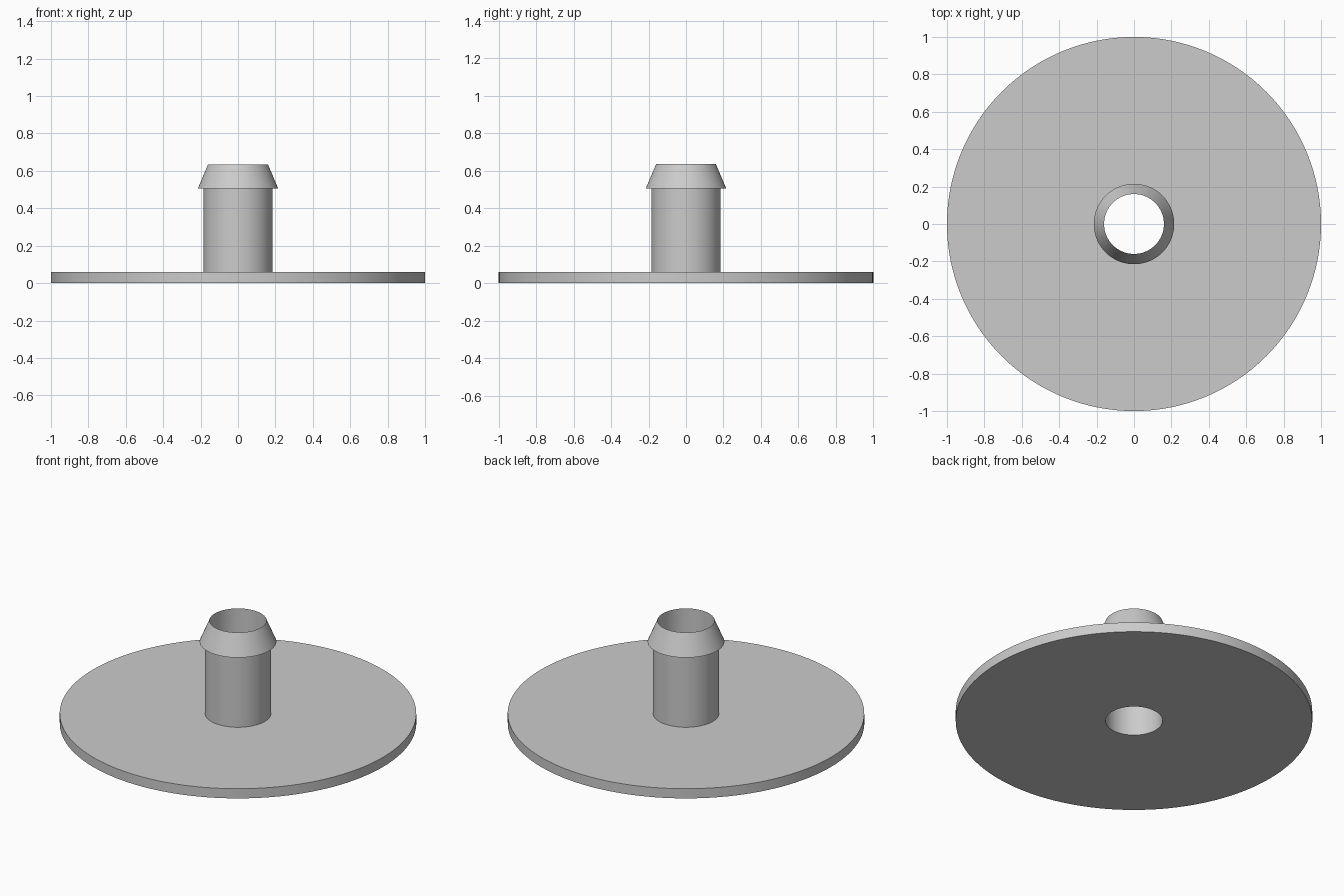
import bpy
import bmesh
import math

SEGMENTS = 128
BORE, DISC, STEM, BARB = 0.16, 1.0, 0.185, 0.215   # radii
DISC_TOP, BARB_BASE, TOP = 0.06, 0.505, 0.635      # heights

cube = bpy.data.objects.get("Cube")
if cube:
    bpy.data.objects.remove(cube, do_unlink=True)

# Plain grey plastic
grey = bpy.data.materials.new("light grey")
grey.use_nodes = True
colour = (0.6, 0.6, 0.6, 1)
grey.diffuse_color = colour
grey.node_tree.nodes["Principled BSDF"].inputs["Base Color"].default_value = colour


def lathe(name, profile, material):
    """Revolve a closed (radius, height) profile around the z axis."""
    bm = bmesh.new()
    rings = []
    for i in range(SEGMENTS):
        a = math.tau * i / SEGMENTS
        rings.append([bm.verts.new((r * math.cos(a), r * math.sin(a), z))
                      for r, z in profile])
    for i, ring in enumerate(rings):
        after = rings[(i + 1) % SEGMENTS]
        for j in range(len(profile)):
            k = (j + 1) % len(profile)
            bm.faces.new((ring[j], after[j], after[k], ring[k]))
    bmesh.ops.recalc_face_normals(bm, faces=bm.faces)
    mesh = bpy.data.meshes.new(name)
    bm.to_mesh(mesh)
    bm.free()
    mesh.materials.append(material)
    obj = bpy.data.objects.new(name, mesh)
    bpy.context.collection.objects.link(obj)
    bpy.ops.object.select_all(action="DESELECT")
    obj.select_set(True)
    bpy.context.view_layer.objects.active = obj
    bpy.ops.object.shade_smooth_by_angle(angle=math.radians(20))
    return obj


# One solid: round flange, hollow stem and tapered barb with a knife-edge rim
lathe("flanged_barb_plug", [
    (BORE, 0), (DISC, 0), (DISC, DISC_TOP), (STEM, DISC_TOP),
    (STEM, BARB_BASE), (BARB, BARB_BASE), (BORE, TOP),
], grey)
